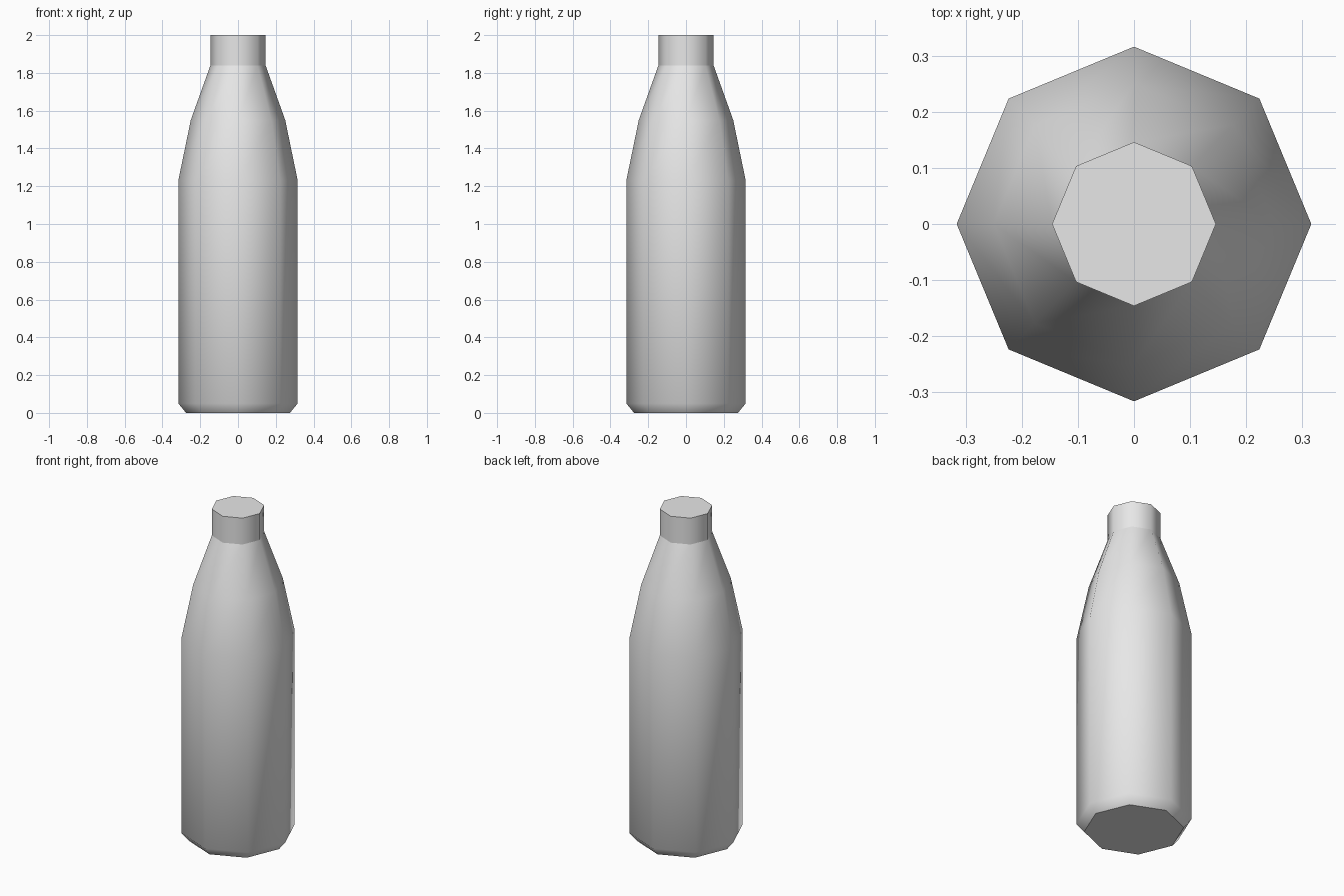
import bpy, bmesh, math

if "Cube" in bpy.data.objects:
    bpy.data.objects.remove(bpy.data.objects["Cube"], do_unlink=True)

SIDES = 8

grey = bpy.data.materials.new("plain_grey")
grey.use_nodes = True
colour = (0.8, 0.8, 0.8, 1)
grey.diffuse_color = colour
grey.node_tree.nodes["Principled BSDF"].inputs["Base Color"].default_value = colour


def lathe(name, profile, cap_bottom=False, cap_top=False):
    """Turn (radius, height) points into a smooth eight-sided part with flat ends."""
    bm = bmesh.new()
    rings = []
    for r, z in profile:
        angles = [math.tau * i / SIDES for i in range(SIDES)]
        rings.append([bm.verts.new((r * math.cos(a), r * math.sin(a), z)) for a in angles])
    for low, high in zip(rings, rings[1:]):
        for i in range(SIDES):
            j = (i + 1) % SIDES
            bm.faces.new((low[i], low[j], high[j], high[i])).smooth = True
    caps = []
    if cap_bottom:
        caps.append(bm.faces.new(rings[0][::-1]))
    if cap_top:
        caps.append(bm.faces.new(rings[-1]))
    for face in caps:
        for edge in face.edges:
            edge.smooth = False
    mesh = bpy.data.meshes.new(name)
    bm.to_mesh(mesh)
    bm.free()
    mesh.materials.append(grey)
    obj = bpy.data.objects.new(name, mesh)
    bpy.context.collection.objects.link(obj)
    return obj


# Body: chamfered base, straight wall and two-step shoulder
lathe("bottle_body",
      [(0.275, 0), (0.316, 0.05), (0.316, 1.23), (0.25, 1.55), (0.146, 1.84)],
      cap_bottom=True)

# Cap: short straight collar with a flat top, creased against the shoulder
lathe("bottle_cap", [(0.146, 1.84), (0.146, 2)], cap_top=True)
